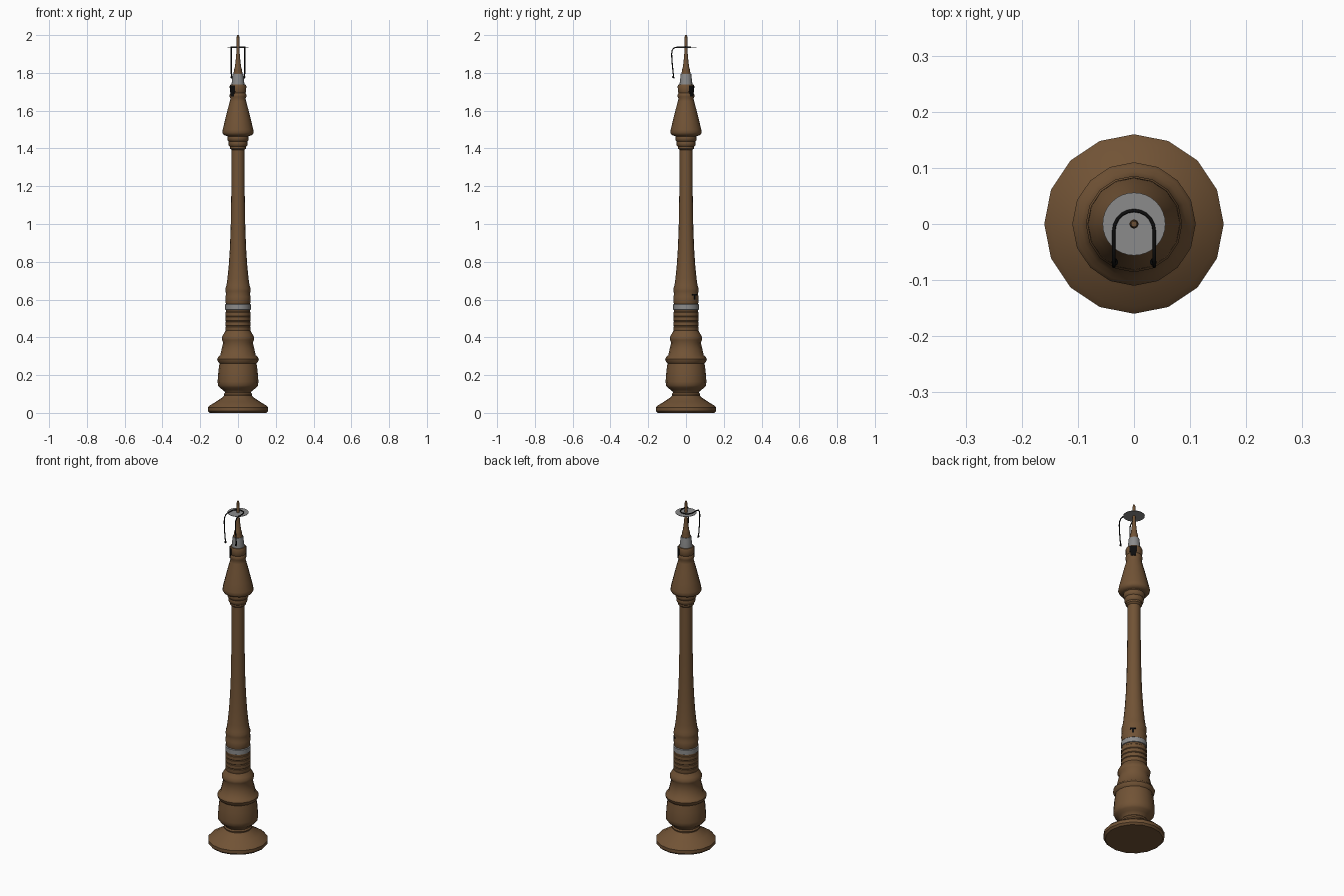
import bpy, bmesh, math
from mathutils import Vector

if "Cube" in bpy.data.objects:
    bpy.data.objects.remove(bpy.data.objects["Cube"])


def material(name, rgb):
    m = bpy.data.materials.new(name)
    m.diffuse_color = (*rgb, 1)
    m.use_nodes = True
    m.node_tree.nodes["Principled BSDF"].inputs["Base Color"].default_value = m.diffuse_color
    return m


BROWN = material("brown wood", (0.165, 0.086, 0.036))
GREY = material("grey metal", (0.26, 0.26, 0.26))
BLACK = material("black", (0.004, 0.004, 0.004))


def finish(bm, name, mat, angle=40):
    me = bpy.data.meshes.new(name)
    bm.to_mesh(me)
    bm.free()
    ob = bpy.data.objects.new(name, me)
    bpy.context.collection.objects.link(ob)
    me.materials.append(mat)
    bpy.ops.object.select_all(action='DESELECT')
    ob.select_set(True)
    bpy.context.view_layer.objects.active = ob
    bpy.ops.object.shade_smooth_by_angle(angle=math.radians(angle))
    return ob


def ring_point(r, deg, z):
    a = math.radians(deg)
    return Vector((r * math.cos(a), r * math.sin(a), z))


def lathe(name, profile, mat, sides=16):
    bm = bmesh.new()
    rings = [[bm.verts.new(ring_point(r, 360 * i / sides, z)) for i in range(sides)]
             for r, z in profile]
    for a, b in zip(rings, rings[1:]):
        for i in range(sides):
            j = (i + 1) % sides
            bm.faces.new((a[i], a[j], b[j], b[i]))
    bm.faces.new(rings[0][::-1])
    bm.faces.new(rings[-1])
    return finish(bm, name, mat)


# Flared foot
lathe("foot", [(.150, 0), (.160, .010), (.160, .028), (.148, .040), (.115, .060),
               (.085, .080), (.073, .092), (.075, .100), (.068, .108)], BROWN)
# Bulbous turned base
lathe("base", [(.068, .105), (.073, .115), (.084, .124), (.098, .135), (.106, .145),
               (.108, .165), (.104, .220), (.098, .262), (.106, .270), (.110, .284),
               (.104, .296), (.094, .305), (.086, .340), (.078, .372), (.085, .386),
               (.086, .400), (.078, .414), (.066, .435)], BROWN)

# Grooved collar
collar = [(.064, .43)]
for k in range(4):
    z = .437 + k * .0255
    collar += [(.067, z), (.067, z + .019), (.064, z + .022)]
lathe("collar", collar + [(.064, .55)], BROWN)
lathe("collar_band", [(.064, .545), (.068, .547), (.068, .573), (.064, .576)], GREY)

# Long tapering shaft
lathe("shaft", [(.062, .57), (.065, .582), (.067, .615), (.063, .625), (.066, .645),
                (.066, .660), (.061, .675), (.056, .71), (.049, .78), (.043, .87),
                (.039, .97), (.037, 1.06), (.035, 1.20), (.034, 1.40)], BROWN)
# Turned neck rings under the bell
lathe("neck", [(.034, 1.392), (.043, 1.400), (.043, 1.410), (.049, 1.416), (.051, 1.428),
               (.049, 1.438), (.055, 1.444), (.057, 1.456), (.055, 1.464),
               (.064, 1.470)], BROWN)
# Bell-shaped top
lathe("bell", [(.062, 1.466), (.076, 1.472), (.083, 1.484), (.081, 1.500), (.070, 1.545),
               (.055, 1.605), (.043, 1.650), (.040, 1.664), (.044, 1.674), (.044, 1.686),
               (.040, 1.694), (.043, 1.702), (.044, 1.730), (.040, 1.738)], BROWN)
lathe("ferrule", [(.034, 1.732), (.034, 1.742), (.030, 1.775), (.028, 1.795)], GREY)
# Spike-like mouthpiece
lathe("mouthpiece", [(.024, 1.79), (.025, 1.798), (.021, 1.808), (.022, 1.814), (.017, 1.83),
                     (.013, 1.86), (.010, 1.89), (.010, 1.896), (.008, 1.905),
                     (.008, 1.925), (.007, 1.99), (.005, 2.0)], BROWN)
lathe("top_disc", [(.056, 1.933), (.056, 1.935)], GREY, 32)

# Bent wire hoop lying on the disc and hanging down at the front
arch = [(.036 * math.cos(math.radians(a)), -.012 + .036 * math.sin(math.radians(a)), 1.937)
        for a in range(0, 181, 18)]
leg = [(.033, -.064, 1.770), (.036, -.068, 1.80), (.036, -.074, 1.86), (.036, -.076, 1.90),
       (.036, -.073, 1.92), (.036, -.064, 1.932), (.036, -.045, 1.937)]
path = leg + arch + [(-x, y, z) for x, y, z in reversed(leg)]
cu = bpy.data.curves.new("wire_hoop", 'CURVE')
cu.dimensions = '3D'
cu.bevel_depth = .003
cu.bevel_resolution = 2
cu.use_fill_caps = True
sp = cu.splines.new('POLY')
sp.points.add(len(path) - 1)
for p, co in zip(sp.points, path):
    p.co = (*co, 1)
cu.materials.append(BLACK)
bpy.context.collection.objects.link(bpy.data.objects.new("wire_hoop", cu))

# Small beads on the wire ends
for side, x in (("right", .034), ("left", -.034)):
    bm = bmesh.new()
    bmesh.ops.create_icosphere(bm, subdivisions=2, radius=.006)
    bmesh.ops.translate(bm, verts=bm.verts, vec=(x, -.068, 1.778))
    finish(bm, "wire_bead_" + side, BLACK)


def plate(name, r, start, end, z0, z1):
    # Thin curved plate wrapped on the turned body
    bm = bmesh.new()
    n = 4
    cols = []
    for i in range(n + 1):
        a = start + (end - start) * i / n
        cols.append([bm.verts.new(ring_point(rr, a, z))
                     for rr, z in ((r, z0), (r, z1), (r - .006, z1), (r - .006, z0))])
    for a, b in zip(cols, cols[1:]):
        for k in range(4):
            bm.faces.new((a[k], b[k], b[(k + 1) % 4], a[(k + 1) % 4]))
    bm.faces.new(cols[0])
    bm.faces.new(cols[-1][::-1])
    bmesh.ops.recalc_face_normals(bm, faces=bm.faces[:])
    finish(bm, name, BLACK)


# Dark plates on opposite sides of the top collar, and a small one on the shaft
for name, turn in (("rear", 0), ("front", 180)):
    plate("top_plate_" + name, .046, turn + 20, turn + 70, 1.698, 1.732)
    plate("top_plate_stem_" + name, .046, turn + 28, turn + 62, 1.674, 1.700)
plate("shaft_mark_bar", .067, 31, 59, .622, .630)
plate("shaft_mark_stem", .0675, 41, 49, .600, .624)
